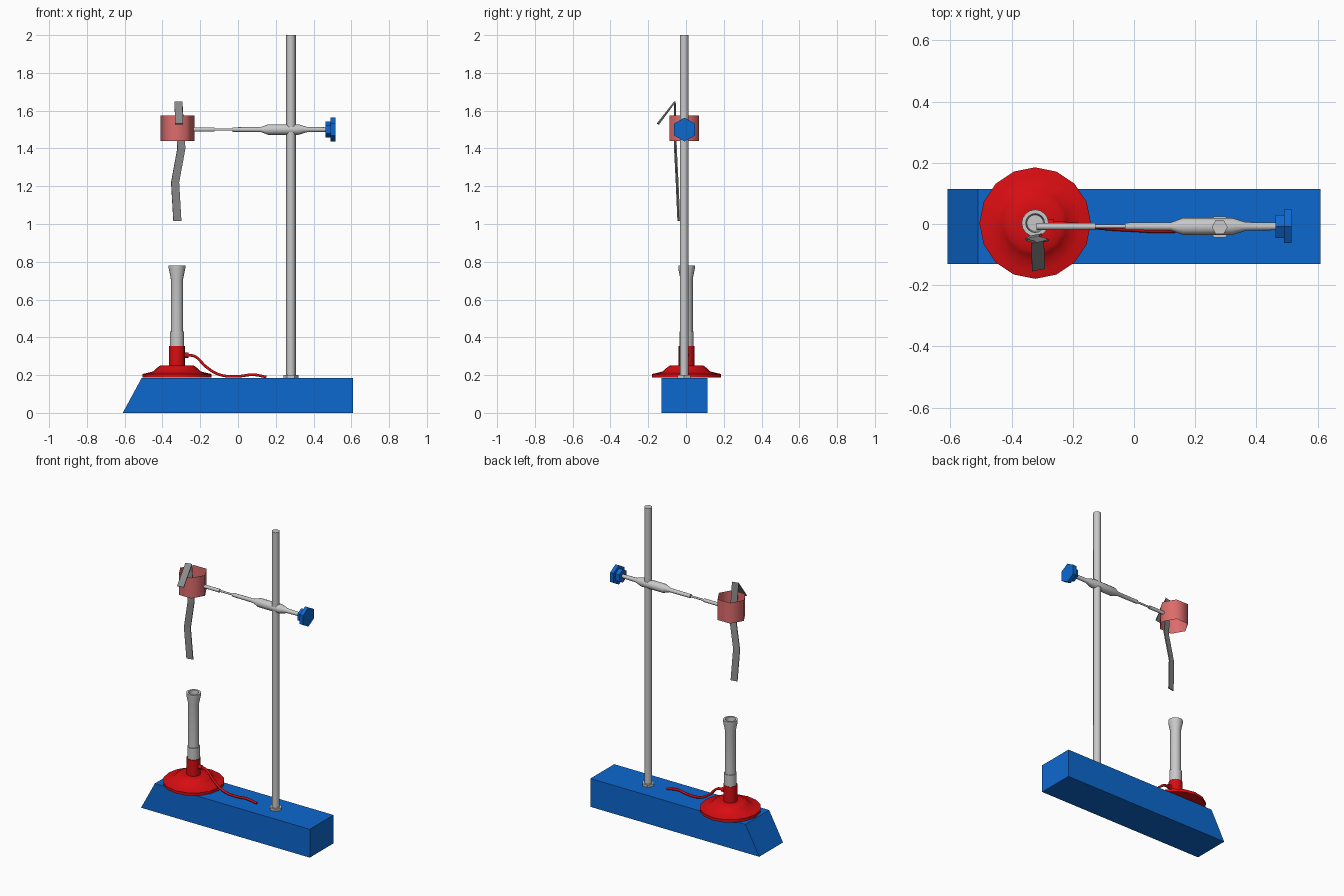
import bpy, bmesh, math
from mathutils import Vector, Matrix

if "Cube" in bpy.data.objects:
    bpy.data.objects.remove(bpy.data.objects["Cube"])


def material(name, rgb):
    m = bpy.data.materials.new(name)
    m.use_nodes = True
    m.diffuse_color = (*rgb, 1)
    m.node_tree.nodes["Principled BSDF"].inputs["Base Color"].default_value = (*rgb, 1)
    return m


BLUE = material("blue", (0.004, 0.14, 0.63))
RED = material("red", (0.68, 0.004, 0.006))
METAL = material("light metal", (0.58, 0.58, 0.58))
STEEL = material("dark steel", (0.27, 0.27, 0.27))
PINK = material("rose", (0.72, 0.15, 0.15))


def finish(name, bm, mat, angle=None):
    mesh = bpy.data.meshes.new(name)
    bmesh.ops.recalc_face_normals(bm, faces=bm.faces)
    bm.to_mesh(mesh)
    bm.free()
    mesh.materials.append(mat)
    ob = bpy.data.objects.new(name, mesh)
    bpy.context.collection.objects.link(ob)
    if angle:
        bpy.ops.object.select_all(action='DESELECT')
        ob.select_set(True)
        bpy.context.view_layer.objects.active = ob
        bpy.ops.object.shade_smooth_by_angle(angle=math.radians(angle))
    return ob


def lathe(name, mat, profile, at, sides, along_x=False, caps=True, angle=65):
    """Sweep (radius, height) pairs round z, or round x when along_x."""
    bm = bmesh.new()
    turn = Matrix.Rotation(math.pi / 2, 4, 'Y') if along_x else Matrix()
    place = Matrix.Translation(at) @ turn
    rings = []
    for r, h in profile:
        rings.append([bm.verts.new(place @ Vector((r * math.cos(a), r * math.sin(a), h)))
                      for a in (math.tau * i / sides for i in range(sides))])
    for lo, hi in zip(rings, rings[1:]):
        for i in range(sides):
            j = (i + 1) % sides
            bm.faces.new((lo[i], lo[j], hi[j], hi[i]))
    if caps:
        bm.faces.new(rings[0])
        bm.faces.new(rings[-1])
    return finish(name, bm, mat, angle)


# Base block with a sloping left end
bm = bmesh.new()
ends = [[bm.verts.new((x, y, z)) for x, z in
         ((-0.61, 0), (0.61, 0), (0.61, 0.185), (-0.51, 0.185))] for y in (-0.13, 0.115)]
for end in ends:
    bm.faces.new(end)
for i in range(4):
    j = (i + 1) % 4
    bm.faces.new((ends[0][i], ends[0][j], ends[1][j], ends[1][i]))
finish("base_block", bm, BLUE)

# Upright pole and its foot nut
POLE = (0.28, -0.01, 0)
lathe("pole", METAL, [(0.026, 0.185), (0.026, 2.0)], POLE, 6)
lathe("pole_foot", METAL, [(0.039, 0.185), (0.039, 0.2)], POLE, 6, angle=30)

# Burner: foot with collar, sleeve, flared tube with a hollow mouth
BURNER = (-0.323, 0.003, 0)
lathe("burner_foot", RED,
      [(0.182, 0.188), (0.182, 0.206), (0.155, 0.212), (0.125, 0.22), (0.106, 0.238),
       (0.09, 0.25), (0.042, 0.25), (0.042, 0.355)], BURNER, 16, angle=40)
lathe("burner_sleeve", METAL, [(0.038, 0.355), (0.038, 0.43)], BURNER, 16)
lathe("burner_tube", METAL,
      [(0.033, 0.43), (0.033, 0.71), (0.044, 0.765), (0.044, 0.78), (0.031, 0.78),
       (0.027, 0.72)], BURNER, 16, angle=40)
lathe("hose_nozzle", RED, [(0.014, -0.29), (0.014, -0.262)], (0, 0.003, 0.305), 8, True)

# Gas hose lying on the base
curve = bpy.data.curves.new("hose_path", 'CURVE')
curve.dimensions = '3D'
curve.bevel_depth = 0.008
curve.bevel_resolution = 1
curve.resolution_u = 5
curve.use_fill_caps = True
path = [(-0.27, 0.003, 0.305), (-0.23, 0, 0.3), (-0.17, -0.005, 0.245), (-0.1, -0.012, 0.203),
        (0, -0.018, 0.194), (0.08, -0.022, 0.202), (0.15, -0.02, 0.19)]
spline = curve.splines.new('BEZIER')
spline.bezier_points.add(len(path) - 1)
for p, co in zip(spline.bezier_points, path):
    p.co = co
    p.handle_left_type = p.handle_right_type = 'AUTO'
hose = bpy.data.objects.new("gas_hose", curve)
curve.materials.append(RED)
bpy.context.collection.objects.link(hose)

# Clamp arm, turned round the x axis
ARM = (0, -0.008, 1.5)
lathe("clamp_arm", METAL,
      [(0.011, -0.318), (0.011, -0.125), (0.006, -0.125), (0.006, -0.03), (0.012, -0.03),
       (0.013, 0.12), (0.028, 0.16), (0.028, 0.32), (0.014, 0.365), (0.012, 0.47)],
      ARM, 12, True, angle=35)

# Hexagonal tightening knob
lathe("knob_neck", BLUE, [(0.043, 0.462), (0.043, 0.492)], ARM, 6, True, angle=30)
lathe("knob", BLUE, [(0.063, 0.49), (0.063, 0.515)], ARM, 6, True, angle=30)

# Open six-sided holder ring
lathe("holder_ring", PINK, [(0.09, 1.44), (0.09, 1.575)], (-0.321, -0.01, 0), 6, caps=False)

# Bent metal strip hooked over the ring
bm = bmesh.new()
rows = []
for x, y, z in [(-0.312, -0.148, 1.53), (-0.315, -0.06, 1.645), (-0.3, -0.056, 1.4),
                (-0.333, -0.047, 1.22), (-0.321, -0.038, 1.015)]:
    rows.append([bm.verts.new((x + s * 0.021, y + s * 0.004, z)) for s in (-1, 1)])
for a, b in zip(rows, rows[1:]):
    bm.faces.new((a[0], a[1], b[1], b[0]))
strip = finish("bent_strip", bm, STEEL)
solid = strip.modifiers.new("thickness", 'SOLIDIFY')
solid.thickness = 0.007
solid.offset = 0
